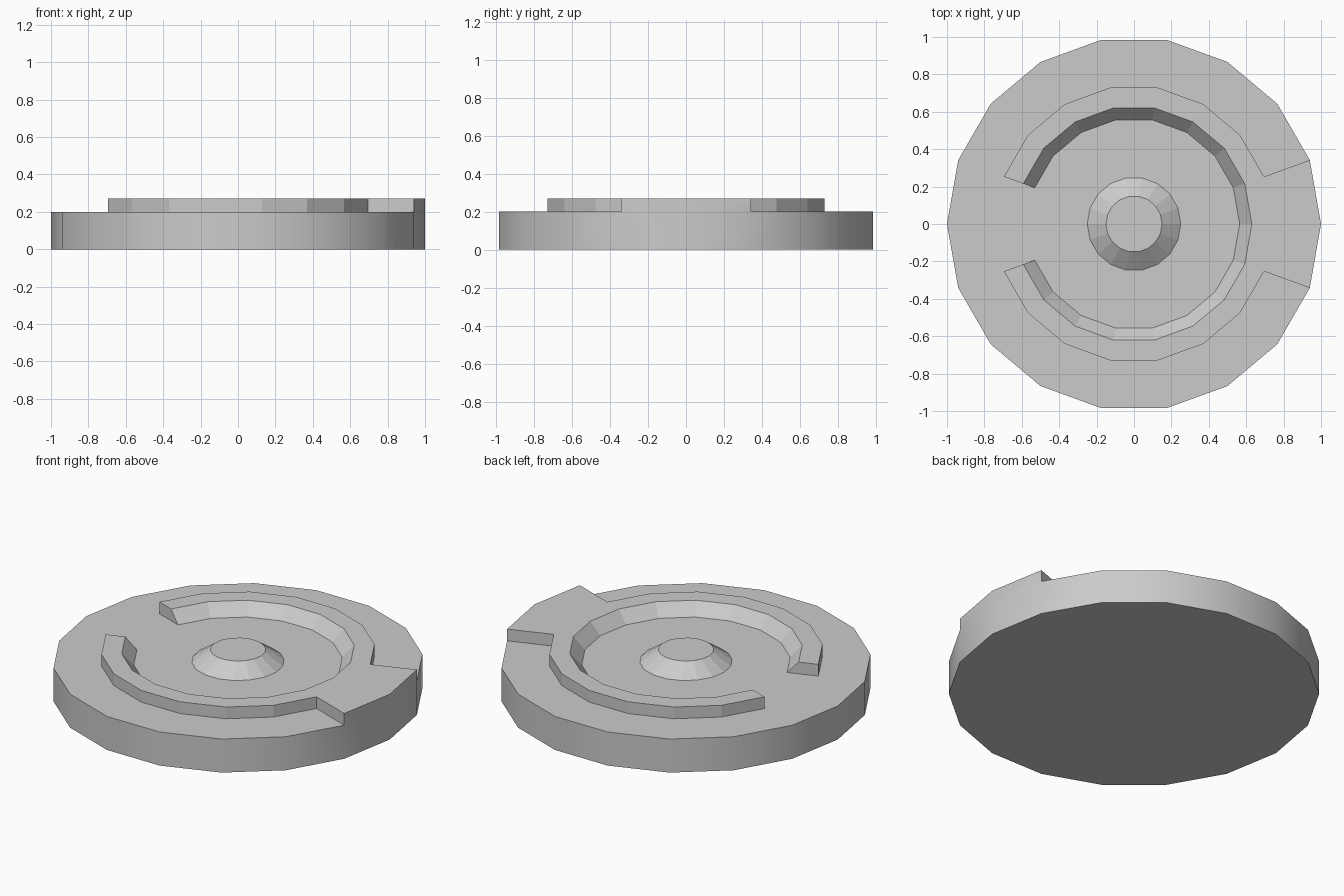
import bpy, bmesh
from math import cos, sin, radians

if "Cube" in bpy.data.objects:
    bpy.data.objects.remove(bpy.data.objects["Cube"])

SIDES = 18
STEP = 360 / SIDES
BASE, TOP = 0.2, 0.27
HUB_R, HUB_TOP_R = 0.25, 0.15
WALL_FOOT, WALL_IN, WALL_OUT = 0.565, 0.63, 0.74


def point(bm, r, z, deg):
    a = radians(deg)
    return bm.verts.new((r * cos(a), r * sin(a), z))


def add_sector(bm, profile, start):
    """Sweep a radial profile of (radius, height) over one side of the disc."""
    for (r0, z0), (r1, z1) in zip(profile, profile[1:]):
        corners = [(r0, z0, start), (r0, z0, start + STEP),
                   (r1, z1, start + STEP), (r1, z1, start)]
        if r0 == 0:
            corners.pop(0)
        elif r1 == 0:
            corners.pop()
        face = bm.faces.new([point(bm, *c) for c in corners])
        face.smooth = r0 == r1 == 1.0


def add_cap(bm, profile, deg):
    """Close a step in the profile with an upright end face."""
    bm.faces.new([point(bm, r, z, deg) for r, z in profile])


def finish(bm, name):
    bmesh.ops.remove_doubles(bm, verts=bm.verts, dist=0.0005)
    bmesh.ops.recalc_face_normals(bm, faces=bm.faces)
    mesh = bpy.data.meshes.new(name)
    bm.to_mesh(mesh)
    bm.free()
    obj = bpy.data.objects.new(name, mesh)
    bpy.context.collection.objects.link(obj)
    return obj


# Disc with raised wall, open gap at -x and full-width tab at +x
side = [(0, 0), (1.0, 0), (1.0, BASE)]
inner = [(WALL_IN, TOP), (WALL_FOOT, BASE), (HUB_R, BASE)]
hub = [(HUB_R, BASE), (HUB_TOP_R, TOP), (0, TOP)]
gap = side + [(HUB_R, BASE)]
wall = side + [(WALL_OUT, BASE), (WALL_OUT, TOP)] + inner
tab = side + [(1.0, TOP)] + inner

bm = bmesh.new()
for i in range(SIDES):
    if i in (0, SIDES - 1):
        profile = tab
    elif i in (SIDES // 2 - 1, SIDES // 2):
        profile = gap
    else:
        profile = wall
    add_sector(bm, profile + hub[1:], i * STEP)

# End faces of the wall and of the tab
for s in (1, -1):
    add_cap(bm, [(WALL_OUT, BASE), (WALL_OUT, TOP),
                 (WALL_IN, TOP), (WALL_FOOT, BASE)], s * (180 - STEP))
    add_cap(bm, [(1.0, BASE), (1.0, TOP),
                 (WALL_OUT, TOP), (WALL_OUT, BASE)], s * STEP)

# Merge the coplanar floor, top and bottom slices
bmesh.ops.remove_doubles(bm, verts=bm.verts, dist=0.0005)
finish(bm, "round_base_with_wall_and_hub")
